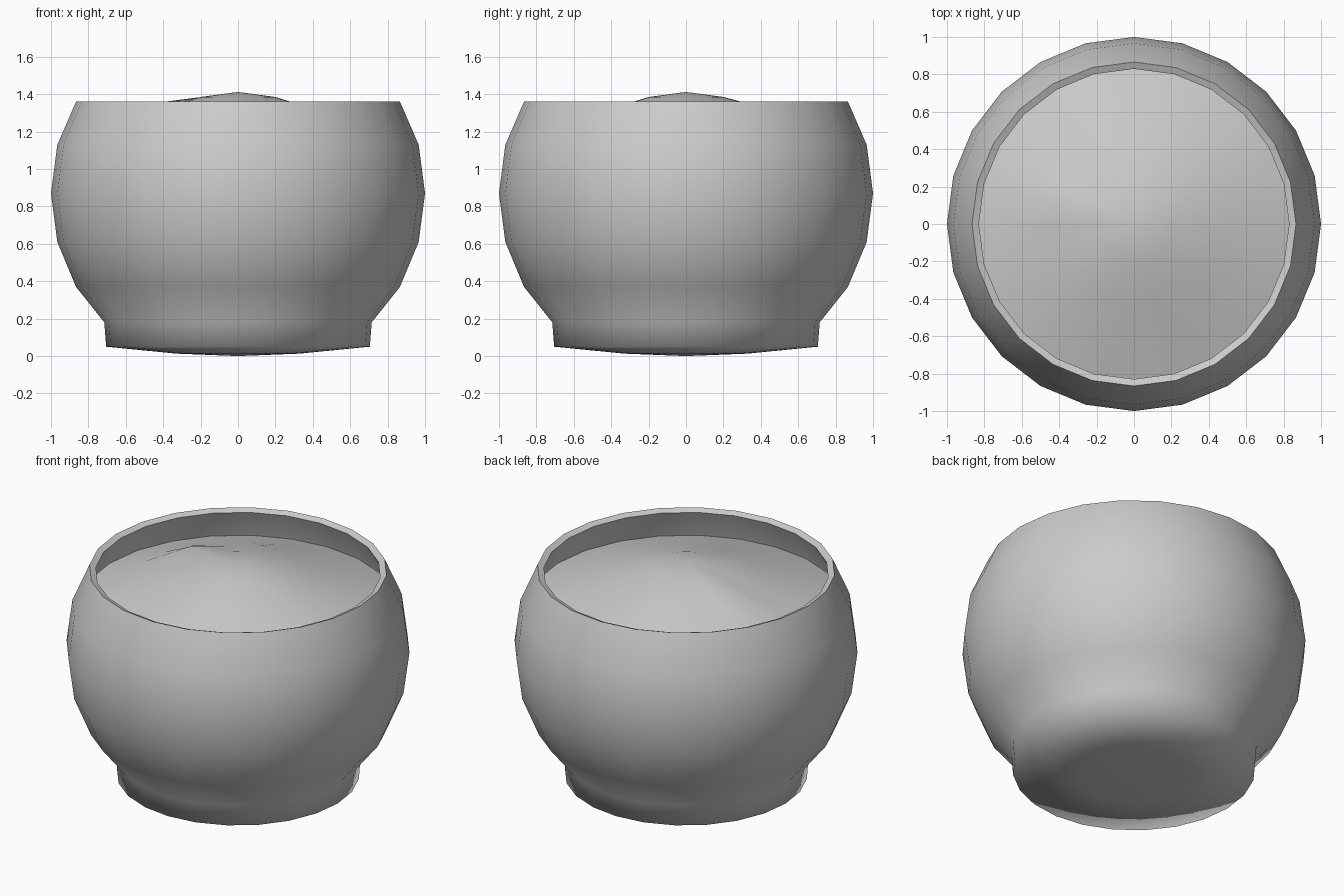
import bpy
import bmesh
import math
from mathutils import Vector

SIDES = 24

cube = bpy.data.objects.get("Cube")
if cube:
    bpy.data.objects.remove(cube, do_unlink=True)


def make_material(name, colour):
    mat = bpy.data.materials.new(name)
    mat.use_nodes = True
    mat.diffuse_color = colour
    mat.node_tree.nodes["Principled BSDF"].inputs["Base Color"].default_value = colour
    return mat


def lathe(name, profile, mat, shape=None):
    """Turn a radius/height profile around the z axis."""
    bm = bmesh.new()
    verts = [bm.verts.new((r, 0, z)) for r, z in profile]
    edges = [bm.edges.new(pair) for pair in zip(verts, verts[1:])]
    bmesh.ops.spin(bm, geom=verts + edges, cent=(0, 0, 0), axis=(0, 0, 1),
                   angle=math.tau, steps=SIDES)
    bmesh.ops.remove_doubles(bm, verts=bm.verts, dist=0.0001)
    for v in bm.verts:
        if shape:
            v.co.z += shape(v.co)
    # Make every face point away from the middle of the pot
    bm.normal_update()
    middle = Vector((0, 0, 0.8))
    flipped = [f for f in bm.faces
               if f.normal.dot(f.calc_center_median() - middle) < 0]
    bmesh.ops.reverse_faces(bm, faces=flipped)
    mesh = bpy.data.meshes.new(name)
    bm.to_mesh(mesh)
    bm.free()
    mesh.materials.append(mat)
    obj = bpy.data.objects.new(name, mesh)
    bpy.context.collection.objects.link(obj)
    return obj


def shade(obj, angle):
    bpy.ops.object.select_all(action='DESELECT')
    obj.select_set(True)
    bpy.context.view_layer.objects.active = obj
    bpy.ops.object.shade_smooth_by_angle(angle=math.radians(angle))


def lumps(co):
    """Two small raised clods on the mound."""
    height = 0
    for x, y, rise in ((-0.42, 0.13, 0.045), (-0.1, 0.4, 0.015)):
        d2 = (co.x - x) ** 2 + (co.y - y) ** 2
        height += rise * math.exp(-d2 / 0.012)
    return height


grey = make_material("plain grey", (0.6, 0.6, 0.6, 1))

# Round bowl with a narrow foot and a gently domed underside
bowl = lathe("bowl", [(0, 0), (0.33, 0.013), (0.705, 0.05), (0.715, 0.18),
                      (0.866, 0.37), (0.966, 0.61), (1, 0.87),
                      (0.966, 1.13), (0.866, 1.36)], grey)
wall = bowl.modifiers.new("wall", 'SOLIDIFY')
wall.thickness = 0.04
wall.offset = -1
bpy.context.view_layer.objects.active = bowl
bowl.select_set(True)
bpy.ops.object.modifier_apply(modifier="wall")
shade(bowl, 85)

# Low mound filling the bowl
mound = lathe("mound", [(0, 1.412), (0.2, 1.385), (0.43, 1.313),
                        (0.66, 1.24), (0.91, 1.16)], grey, lumps)
shade(mound, 85)
